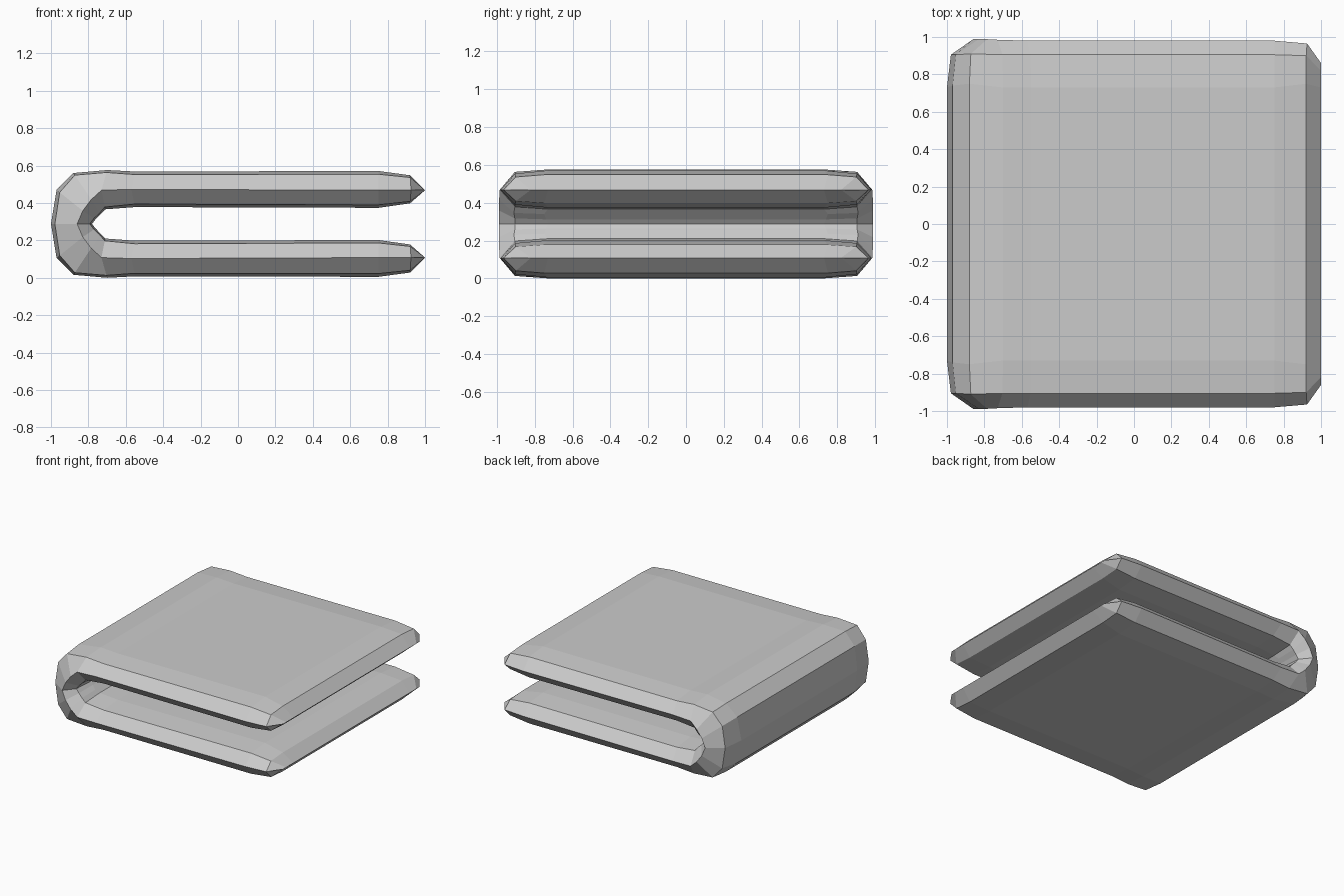
import bpy, bmesh

if "Cube" in bpy.data.objects:
    bpy.data.objects.remove(bpy.data.objects["Cube"])

MID = 0.29  # height of the fold's symmetry plane

# Upper half, from free edge to fold: outer, rim and inner points (x, height over MID),
# then half widths of flat area, bevel line and rim, and bevel fullness
stations = [
    ((1.00, 0.18), (1.00, 0.18), (1.00, 0.18), (0.73, 0.82, 0.86), 1.0),
    ((0.92, 0.260), (0.925, 0.18), (0.92, 0.110), (0.75, 0.90, 0.965), 0.85),
    ((0.75, 0.283), (0.75, 0.18), (0.75, 0.086), (0.73, 0.905, 0.98), 0.83),
    ((-0.55, 0.280), (-0.57, 0.185), (-0.55, 0.090), (0.73, 0.905, 0.98), 0.83),
    ((-0.70, 0.288), (-0.73, 0.18), (-0.71, 0.078), (0.73, 0.905, 0.985), 0.88),
    ((-0.88, 0.272), (-0.785, 0.13), (-0.735, 0.052), (0.75, 0.91, 0.988), 0.92),
    ((-0.97, 0.182), (-0.83, 0.07), (-0.762, 0.024), (0.74, 0.905, 0.988), 0.88),
    ((-1.00, 0.0), (-0.86, 0.0), (-0.78, 0.0), (0.73, 0.905, 0.988), 0.85),
]


def ring(bm, station, sign):
    """Ten-sided loop around the sheet at one station."""
    o, m, i, (a, b, c), f = station
    eo = tuple(m[k] + (o[k] - m[k]) * f for k in (0, 1))
    ei = tuple(m[k] + (i[k] - m[k]) * f for k in (0, 1))
    half = [(o, a), (eo, b), (m, c), (ei, b), (i, a)]
    loop = half + [(p, -y) for p, y in reversed(half)]
    return [bm.verts.new((p[0], y, MID + sign * p[1])) for p, y in loop]


# Folded cloth: loft the loops around the bend
bm = bmesh.new()
rings = [ring(bm, s, 1) for s in stations]
rings += [ring(bm, s, -1) for s in reversed(stations[:-1])]
for r, s in zip(rings, rings[1:]):
    for k in range(10):
        n = (k + 1) % 10
        bm.faces.new((r[k], r[n], s[n], s[k]))

# Close the pointed free edges
bmesh.ops.remove_doubles(bm, verts=bm.verts, dist=0.0005)
bmesh.ops.holes_fill(bm, edges=[e for e in bm.edges if e.is_boundary], sides=0)
bmesh.ops.recalc_face_normals(bm, faces=bm.faces)

# Rest on the ground
low = min(v.co.z for v in bm.verts)
bmesh.ops.translate(bm, verts=bm.verts, vec=(0, 0, -low))

mesh = bpy.data.meshes.new("folded_cloth")
bm.to_mesh(mesh)
bm.free()
cloth = bpy.data.objects.new("folded_cloth", mesh)
bpy.context.collection.objects.link(cloth)
